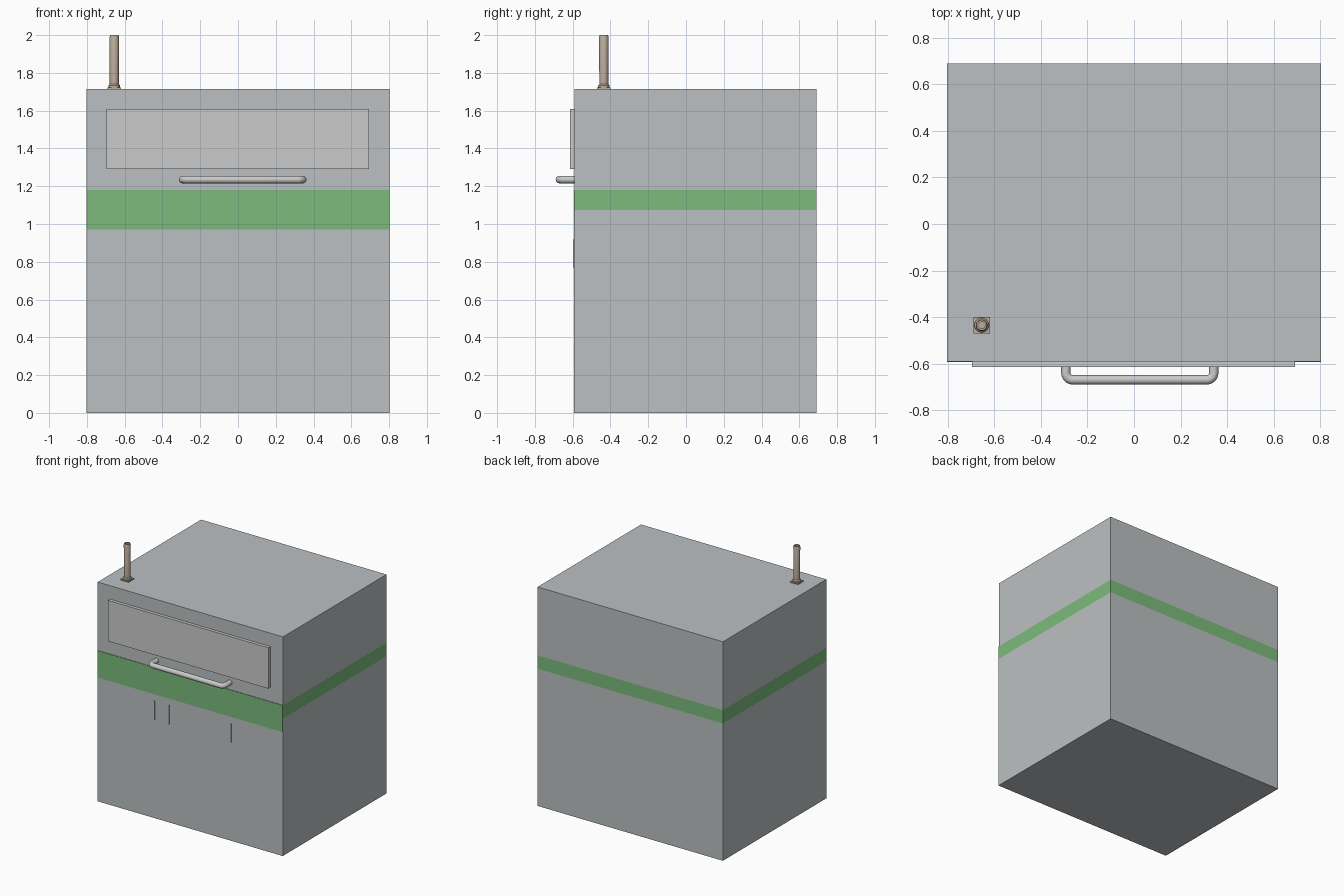
import bpy, bmesh
from math import sin, cos, pi, radians

if "Cube" in bpy.data.objects:
    bpy.data.objects.remove(bpy.data.objects["Cube"])

X, Y0, Y1, H = 0.803, -0.59, 0.69, 1.715


def material(name, color):
    m = bpy.data.materials.new(name)
    m.diffuse_color = (*color, 1)
    m.use_nodes = True
    m.node_tree.nodes["Principled BSDF"].inputs["Base Color"].default_value = m.diffuse_color
    return m


def add_object(name, bm, *mats):
    bmesh.ops.recalc_face_normals(bm, faces=bm.faces[:])
    me = bpy.data.meshes.new(name)
    bm.to_mesh(me)
    bm.free()
    ob = bpy.data.objects.new(name, me)
    bpy.context.collection.objects.link(ob)
    for m in mats:
        me.materials.append(m)
    return ob


def box(name, x0, x1, y0, y1, z0, z1, *mats):
    bm = bmesh.new()
    for v in bmesh.ops.create_cube(bm, size=1)["verts"]:
        v.co.x = x1 if v.co.x > 0 else x0
        v.co.y = y1 if v.co.y > 0 else y0
        v.co.z = z1 if v.co.z > 0 else z0
    return add_object(name, bm, *mats)


def smooth(ob, angle=35):
    bpy.ops.object.select_all(action='DESELECT')
    ob.select_set(True)
    bpy.context.view_layer.objects.active = ob
    bpy.ops.object.shade_smooth_by_angle(angle=radians(angle))


steel = material("steel", (0.5, 0.53, 0.54))
green = material("green", (0.2, 0.5, 0.2))
tan = material("tan_metal", (0.5, 0.42, 0.34))
pane = material("pane", (0.62, 0.62, 0.62))

# Cabinet: stacked rings, with the green stripe as its own row of faces
bm = bmesh.new()
rings = [[bm.verts.new((x, y, z)) for x, y in ((-X, Y0), (X, Y0), (X, Y1), (-X, Y1))]
         for z in (0, 1.075, 1.18, H)]
for row, (a, b) in enumerate(zip(rings, rings[1:])):
    for i in range(4):
        j = (i + 1) % 4
        f = bm.faces.new((a[i], a[j], b[j], b[i]))
        f.material_index = 1 if row == 1 else 0
bm.faces.new(rings[0])
bm.faces.new(rings[-1])
add_object("cabinet_body", bm, steel, green)

# Front: green fascia, two doors with a narrow seam, raised upper panel
box("front_fascia", -X, X, Y0 - 0.004, Y0, 0.97, 1.18, green)
box("left_door", -X, 0.262, Y0 - 0.003, Y0, 0, 0.97, steel)
box("right_door", 0.266, X, Y0 - 0.003, Y0, 0, 0.97, steel)
box("upper_panel", -0.697, 0.693, -0.615, Y0, 1.29, 1.61, pane)

# Slim door pulls, almost flush with the doors
for name, x in (("left", -0.31), ("middle", -0.183), ("right", 0.354)):
    box("door_pull_" + name, x - 0.004, x + 0.004, Y0 - 0.007, Y0, 0.77, 0.918, steel)

# Drawer handle: bent round bar
r, yc, xl, xr, z = 0.03, -0.67, -0.293, 0.343, 1.235
path = [(xl, Y0 + 0.005)]
path += [(xl + r - r * cos(t), yc + r - r * sin(t)) for t in [i * pi / 12 for i in range(7)]]
path += [(xl + xr - x, y) for x, y in reversed(path)]
cu = bpy.data.curves.new("handle_bar", 'CURVE')
cu.dimensions = '3D'
cu.bevel_depth = 0.02
cu.bevel_resolution = 4
cu.use_fill_caps = True
sp = cu.splines.new('POLY')
sp.points.add(len(path) - 1)
for p, (x, y) in zip(sp.points, path):
    p.co = (x, y, z, 1)
bar = bpy.data.objects.new("handle_bar", cu)
bpy.context.collection.objects.link(bar)
bpy.context.view_layer.objects.active = bar
bar.select_set(True)
bpy.ops.object.convert(target='MESH')
smooth(bpy.context.object)

# Chimney: square foot and lathed hollow pipe
cx, cy, n = -0.655, -0.435, 24
box("chimney_foot", cx - 0.035, cx + 0.035, cy - 0.035, cy + 0.035, H, H + 0.008, tan)
profile = [(0.031, H + 0.008), (0.031, H + 0.018), (0.024, H + 0.025), (0.025, 1.99),
           (0.022, 2.0), (0.015, 2.0), (0.015, 1.95)]
bm = bmesh.new()
rows = [[bm.verts.new((cx + q * cos(2 * pi * i / n), cy + q * sin(2 * pi * i / n), h))
         for i in range(n)] for q, h in profile]
for a, b in zip(rows, rows[1:]):
    for i in range(n):
        j = (i + 1) % n
        bm.faces.new((a[i], a[j], b[j], b[i]))
bm.faces.new(rows[0])
bm.faces.new(rows[-1])
smooth(add_object("chimney_pipe", bm, tan))
